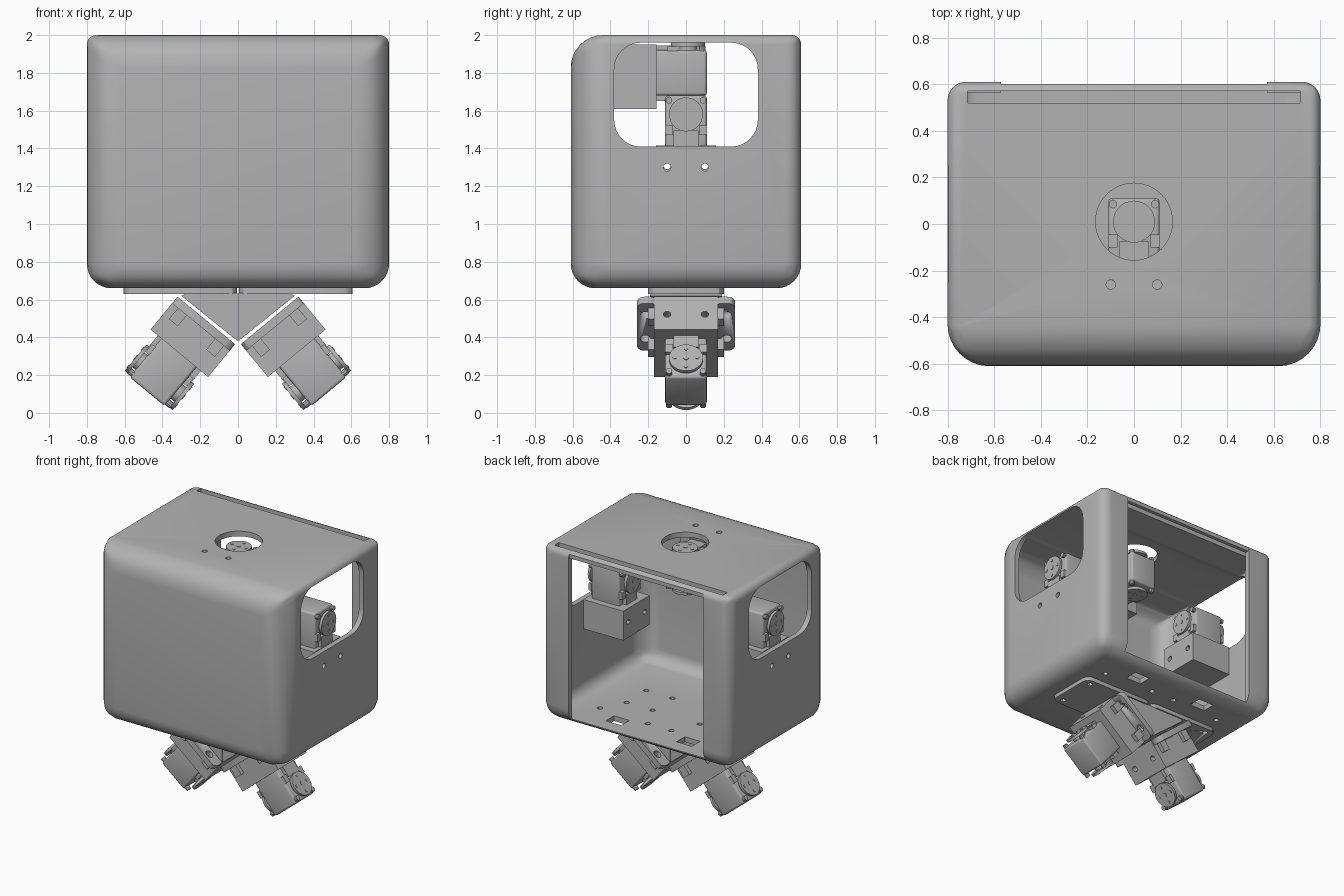
import bpy, bmesh, math
from mathutils import Matrix, Vector

if "Cube" in bpy.data.objects:
    bpy.data.objects.remove(bpy.data.objects["Cube"])

grey = bpy.data.materials.new("plain grey")
grey.use_nodes = True
GREY = (0.45, 0.45, 0.45, 1)
grey.diffuse_color = GREY
grey.node_tree.nodes["Principled BSDF"].inputs["Base Color"].default_value = GREY
I = Matrix.Identity(4)


def finish(name, bm, frame=I):
    mesh = bpy.data.meshes.new(name)
    bmesh.ops.recalc_face_normals(bm, faces=bm.faces)
    bm.to_mesh(mesh)
    bm.free()
    mesh.transform(frame)
    mesh.materials.append(grey)
    ob = bpy.data.objects.new(name, mesh)
    bpy.context.collection.objects.link(ob)
    return ob


def activate(ob):
    bpy.ops.object.select_all(action="DESELECT")
    ob.select_set(True)
    bpy.context.view_layer.objects.active = ob


def smooth(ob):
    activate(ob)
    bpy.ops.object.shade_smooth_by_angle(angle=math.radians(30))


def box(name, lo, hi, frame=I, radius=0, axis=None, segs=3, rule=None):
    """Box with optional rounding: all edges, edges along one axis, or by rule."""
    bm = bmesh.new()
    bmesh.ops.create_cube(bm, size=1)
    lo, hi = Vector(lo), Vector(hi)
    for v in bm.verts:
        v.co = Vector((lo[i] + (v.co[i] + 0.5) * (hi[i] - lo[i]) for i in range(3)))
    if radius:
        edges = [e for e in bm.edges if axis is None
                 or abs((e.verts[0].co - e.verts[1].co).normalized()[axis]) > 0.9]
        bmesh.ops.bevel(bm, geom=edges, offset=radius, segments=segs,
                        profile=0.5, affect="EDGES")
    if rule:
        # Weighted bevel gives each edge its own radius
        layer = bm.edges.layers.float.new("bevel_weight_edge")
        mid = (lo + hi) / 2
        for e in bm.edges:
            side = (e.verts[0].co + e.verts[1].co) / 2 - mid
            e[layer] = rule(*[round(s / abs(s)) if abs(s) > 0.01 else 0 for s in side])
    ob = finish(name, bm, frame)
    if rule:
        mod = ob.modifiers.new("rounding", "BEVEL")
        mod.limit_method = "WEIGHT"
        mod.width = 1
        mod.segments = 8
        activate(ob)
        bpy.ops.object.modifier_apply(modifier=mod.name)
    if radius or rule:
        smooth(ob)
    return ob


def rod(name, centre, r, depth, frame=I, axis="Z", sides=32):
    bm = bmesh.new()
    bmesh.ops.create_cone(bm, cap_ends=True, segments=sides, radius1=r, radius2=r, depth=depth)
    turn = {"X": Matrix.Rotation(math.pi / 2, 4, "Y"),
            "Y": Matrix.Rotation(math.pi / 2, 4, "X"), "Z": I}[axis]
    ob = finish(name, bm, frame @ Matrix.Translation(centre) @ turn)
    smooth(ob)
    return ob


def cut(target, *cutters):
    for c in cutters:
        mod = target.modifiers.new("cut", "BOOLEAN")
        mod.operation = "DIFFERENCE"
        mod.solver = "EXACT"
        mod.object = c
        activate(target)
        bpy.ops.object.modifier_apply(modifier=mod.name)
        bpy.data.objects.remove(c)


# Rounded housing
def edge_radius(x, y, z):
    if z < 0:
        return 0.13
    if z > 0:
        return 0.17 if y < 0 else 0.05
    return 0.18 if y < 0 else 0.08


def inner_radius(x, y, z):
    return 0 if y > 0 else max(edge_radius(x, y, z) - 0.04, 0.01)


shell = box("housing", (-0.8, -0.61, 0.66), (0.8, 0.61, 2), rule=edge_radius)
cut(shell,
    box("cavity", (-0.76, -0.57, 0.7), (0.76, 0.565, 1.955), rule=inner_radius),
    box("rear_opening", (-0.57, 0.3, 0.705), (0.57, 0.8, 1.95)),
    box("rear_trim", (-0.57, 0.6, 0.69), (0.57, 0.8, 2.1)),
    box("panel_slot", (-0.715, 0.52, 1.8), (0.715, 0.57, 2.1)),
    box("side_windows", (-1, -0.38, 1.41), (1, 0.38, 1.96), radius=0.14, axis=0, segs=8),
    rod("neck_hole", (0, 0.01, 2), 0.165, 0.3, sides=48))
for s in (-1, 1):
    cut(shell,
        rod("side_bolt_hole", (0, s * 0.1, 1.3), 0.02, 2, axis="X", sides=16),
        rod("top_bolt_hole", (s * 0.1, -0.26, 2), 0.02, 0.3, sides=16),
        box("floor_slot", (s * 0.3 - 0.065, 0.35, 0.5), (s * 0.3 + 0.065, 0.45, 0.8)))
    for x, y in ((0.2, 0.12), (0.42, 0.12), (0.2, -0.12), (0.42, -0.12), (0.1, 0.32), (0.52, 0.3)):
        cut(shell, rod("floor_hole", (s * x, y, 0.7), 0.02, 0.3, sides=12))
smooth(shell)


# Servo with a drive disc at each end; its axis is local z, its mount is at local -y
def servo(name, f, leg=False):
    box(name + "_servo_body", (-0.11, -0.2, -0.285), (0.11, 0.1, -0.045), f, 0.015)
    for end, top in ((1, 0), (-1, -0.335)):
        g = f @ Matrix.Translation((0, 0, top)) @ Matrix.Diagonal((1, 1, end, 1))
        part = name + ("_outer" if end > 0 else "_inner")
        rod(part + "_disc", (0, 0, -0.014), 0.09, 0.02, g)
        rod(part + "_hub", (0, 0, -0.035), 0.05, 0.03, g)
        box(part + "_strap", (-0.065, -0.17, -0.05), (0.065, -0.085, -0.02), g)
        rod(part + "_centre_screw", (0, 0, -0.003), 0.016, 0.006, g, sides=12)
        for k in range(4):
            a = k * math.pi / 2
            rod(part + "_disc_screw", (0.06 * math.cos(a), 0.06 * math.sin(a), -0.003),
                0.011, 0.006, g, sides=10)
        for s in (-1, 1):
            rod(part + "_corner_screw", (s * 0.09, 0.075, -0.038), 0.018, 0.03, g, sides=10)
            box(part + "_corner_tab", (s * 0.09 - 0.02, -0.11, -0.05),
                (s * 0.09 + 0.02, -0.055, -0.025), g)
    # Mounting block
    z0, z1, w = (-0.365, 0.03, 0.17) if leg else (-0.355, -0.015, 0.16)
    block = box(name + "_mount", (-w, -0.39, z0), (w, -0.165, z1), f)
    for s in (-1, 1):
        cut(block, rod("bolt_hole", (s * 0.1, -0.27, -0.17), 0.02, 1, f, sides=12))
        if leg:
            # Bolted ear on each side of the mount
            lo, hi = sorted((s * 0.15, s * 0.26))
            ear = box(name + "_mount_ear", (lo, -0.39, z0), (hi, -0.345, z1), f, 0.04, 1)
            for z in (-0.07, -0.265):
                cut(ear, rod("ear_hole", (s * 0.215, -0.37, z), 0.028, 0.3, f, "Y", 16))
            for z in (-0.04, -0.295):
                lo, hi = sorted((s * 0.15, s * 0.2))
                box(name + "_mount_rib", (lo, -0.36, z - 0.03), (hi, -0.27, z + 0.03), f)


def frame(x, y, z, origin):
    return Matrix.Translation(origin) @ Matrix((x, y, z)).transposed().to_4x4()


servo("neck", Matrix.Translation((0, 0.01, 1.965)))
arm = frame((0, 1, 0), (0, 0, 1), (1, 0, 0), (0.775, 0, 1.58))
c, s = math.cos(math.radians(39.5)), math.sin(math.radians(39.5))
leg = frame((0, -1, 0), (s, 0, -c), (c, 0, s), (0.545, 0, 0.295))

for side, f in (("left", I), ("right", Matrix.Rotation(math.pi, 4, "Z"))):
    servo(side + "_arm", f @ arm)
    servo(side + "_leg", f @ leg, True)
    # Hip plate and wedge under the housing
    plate = box(side + "_hip_plate", (0.005, -0.2, 0.63), (0.605, 0.2, 0.665), f, 0.05, 2)
    for y in (-0.15, 0.15):
        cut(plate, rod("plate_hole", (0.54, y, 0.65), 0.02, 0.2, f, sides=12))
    bm = bmesh.new()
    ends = [[bm.verts.new((x, y, z)) for x, z in
             ((0.002, 0.38), (0.3, 0.62), (0.27, 0.635), (0.002, 0.635))] for y in (-0.19, 0.19)]
    for loop in ends:
        bm.faces.new(loop)
    for i in range(4):
        j = (i + 1) % 4
        bm.faces.new((ends[0][i], ends[0][j], ends[1][j], ends[1][i]))
    finish(side + "_hip_wedge", bm, f)
